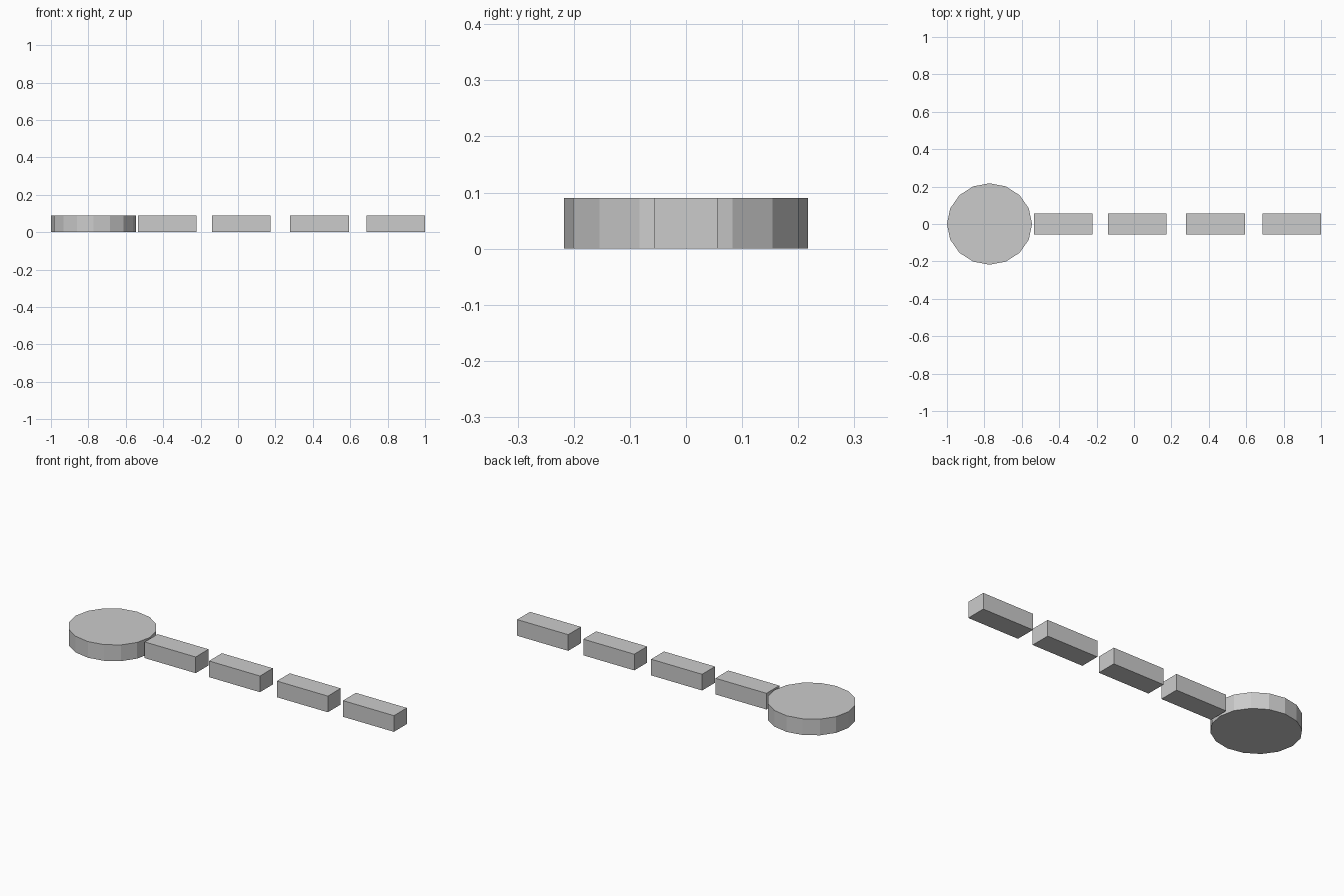
import bpy

if "Cube" in bpy.data.objects:
    bpy.data.objects.remove(bpy.data.objects["Cube"])

HEIGHT = 0.09

# Round 16-sided disc at the left end, slightly oval
bpy.ops.mesh.primitive_cylinder_add(vertices=16, radius=1, depth=HEIGHT,
                                    location=(-0.7725, 0, HEIGHT / 2))
disc = bpy.context.object
disc.name = "round_disc"
disc.scale = (0.2275, 0.2175, 1)
bpy.ops.object.transform_apply(location=False, rotation=False, scale=True)

# Row of four separate bars
BAR_LENGTH, BAR_WIDTH = 0.314, 0.113
for i, x in enumerate((-0.378, 0.018, 0.436, 0.843), 1):
    bpy.ops.mesh.primitive_cube_add(size=1, location=(x, 0, HEIGHT / 2))
    bar = bpy.context.object
    bar.name = f"bar_{i}"
    bar.scale = (BAR_LENGTH, BAR_WIDTH, HEIGHT)
    bpy.ops.object.transform_apply(location=False, rotation=False, scale=True)
